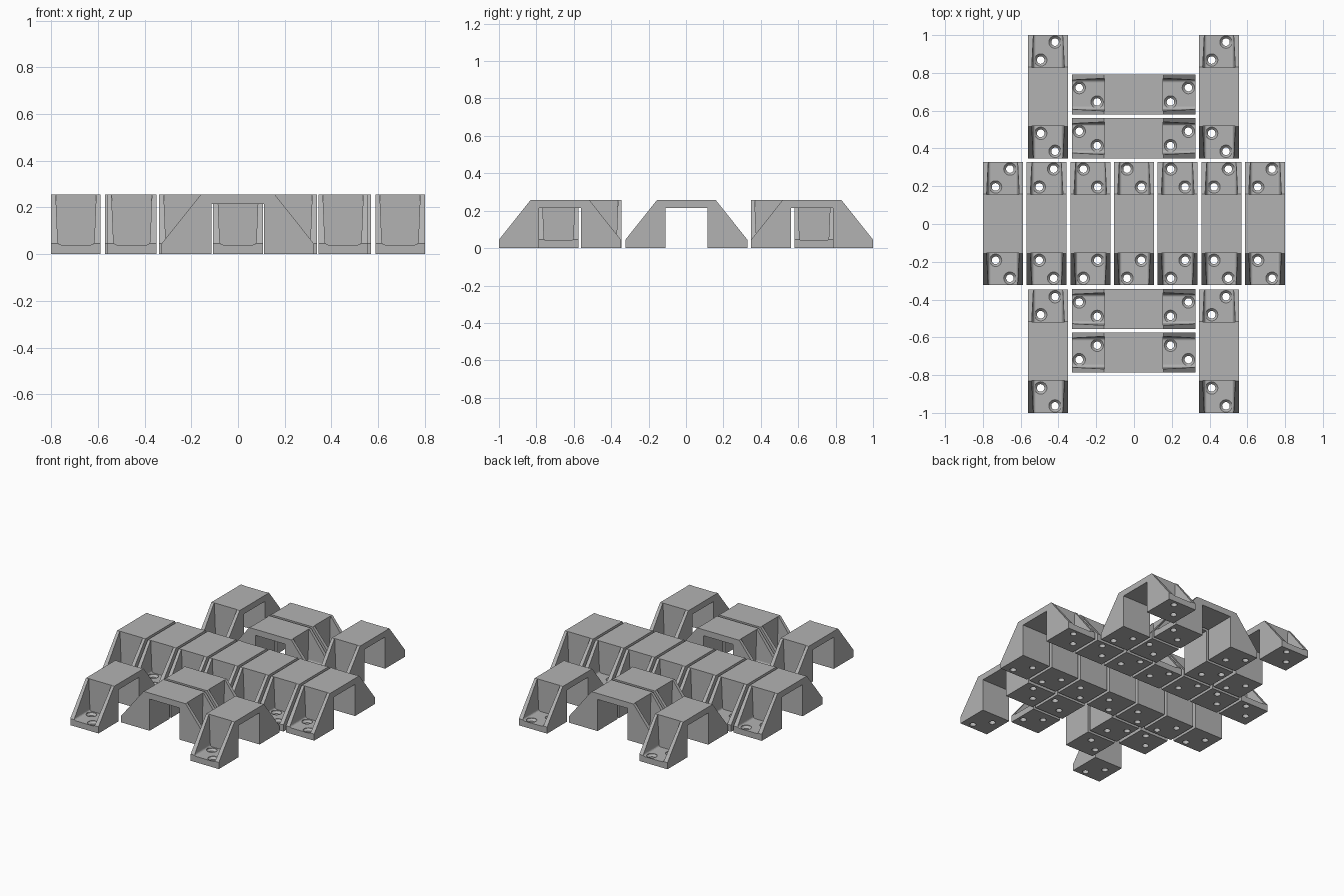
import bpy, bmesh, math
from mathutils import Matrix

if "Cube" in bpy.data.objects:
    bpy.data.objects.remove(bpy.data.objects["Cube"])

HW = 0.106      # half width of a bracket
HL = 0.326      # half length of a bracket

grey = bpy.data.materials.new("plain_grey")
grey.diffuse_color = (0.45, 0.45, 0.45, 1)
grey.use_nodes = True
grey.node_tree.nodes["Principled BSDF"].inputs["Base Color"].default_value = grey.diffuse_color


def make_object(name, bm):
    bmesh.ops.recalc_face_normals(bm, faces=bm.faces)
    me = bpy.data.meshes.new(name)
    bm.to_mesh(me)
    bm.free()
    ob = bpy.data.objects.new(name, me)
    bpy.context.collection.objects.link(ob)
    return ob


def prism(bm, loop, offset):
    """Closed prism: a planar loop of points extruded by offset."""
    a = [bm.verts.new(p) for p in loop]
    b = [bm.verts.new([p[i] + offset[i] for i in range(3)]) for p in loop]
    bm.faces.new(a)
    bm.faces.new(b[::-1])
    for i in range(len(a)):
        j = (i + 1) % len(a)
        bm.faces.new((a[i], b[i], b[j], a[j]))


def pocket_section():
    """Drafted pocket outline with rounded bottom corners, in x and z."""
    r, half, floor = 0.014, 0.078, 0.04
    right = [(half - r + r * math.sin(t), floor + r - r * math.cos(t))
             for t in (i * math.pi / 8 for i in range(5))]
    right.append((0.089, 0.32))
    return right + [(-x, z) for x, z in reversed(right)]


def countersunk_hole(bm, x, y, n=24):
    """Revolved cutter for a screw hole with a conical head recess."""
    rings = []
    for r, z in ((0.02, -0.02), (0.02, 0.024), (0.033, 0.037), (0.033, 0.07)):
        rings.append([bm.verts.new((x + r * math.cos(2 * math.pi * i / n),
                                    y + r * math.sin(2 * math.pi * i / n), z))
                      for i in range(n)])
    for lo, hi in zip(rings, rings[1:]):
        for i in range(n):
            j = (i + 1) % n
            bm.faces.new((lo[i], lo[j], hi[j], hi[i]))
    bm.faces.new(rings[0][::-1])
    bm.faces.new(rings[-1])


def bracket_mesh(side):
    """Bridge bracket; side is the x direction of the outer screw holes."""
    # bridge body
    half = [(0.112, 0.215), (0.112, 0), (HL, 0), (HL, 0.045), (0.158, 0.256)]
    outline = half + [(-y, z) for y, z in reversed(half)]
    bm = bmesh.new()
    prism(bm, [(-HW, y, z) for y, z in outline], (2 * HW, 0, 0))
    body = make_object("bracket_body", bm)

    # sloped end pockets
    bm = bmesh.new()
    for s in (-1, 1):
        prism(bm, [(x, s * 0.155, z) for x, z in pocket_section()], (0, s * 0.25, 0))
    pockets = make_object("pocket_cutter", bm)

    # two screw holes per foot
    bm = bmesh.new()
    for s in (-1, 1):
        countersunk_hole(bm, -0.039 * side, s * 0.194)
        countersunk_hole(bm, 0.037 * side, s * 0.289)
    holes = make_object("hole_cutter", bm)

    for cutter in (pockets, holes):
        cutter.hide_render = True
        mod = body.modifiers.new("cut", 'BOOLEAN')
        mod.operation = 'DIFFERENCE'
        mod.solver = 'EXACT'
        mod.object = cutter
    dg = bpy.context.evaluated_depsgraph_get()
    me = bpy.data.meshes.new_from_object(body.evaluated_get(dg))
    for ob in (body, pockets, holes):
        bpy.data.objects.remove(ob)
    me.materials.clear()
    me.materials.append(grey)
    me.polygons.foreach_set("material_index", [0] * len(me.polygons))
    me.polygons.foreach_set("use_smooth", [False] * len(me.polygons))
    return me


meshes = {1: bracket_mesh(1), -1: bracket_mesh(-1)}


def place(name, x, y, side, turned=False):
    ob = bpy.data.objects.new(name, meshes[side])
    bpy.context.collection.objects.link(ob)
    turn = Matrix.Rotation(math.pi / 2 if turned else 0, 4, 'Z')
    ob.matrix_world = Matrix.Translation((x, y, 0)) @ turn


# middle row of seven
for i in range(7):
    place(f"row_bracket_{i + 1}", (i - 3) * 0.2313, 0.002, -1 if 2 <= i <= 4 else 1)

# four corner brackets
for x in (-0.455, 0.45):
    for y in (-0.674, 0.674):
        place("corner_bracket", x, y, 1)

# crosswise pairs in front and behind
for y, side in ((0.685, 1), (0.454, 1), (-0.45, 1), (-0.681, -1)):
    place("cross_bracket", -0.001, y, side, True)
